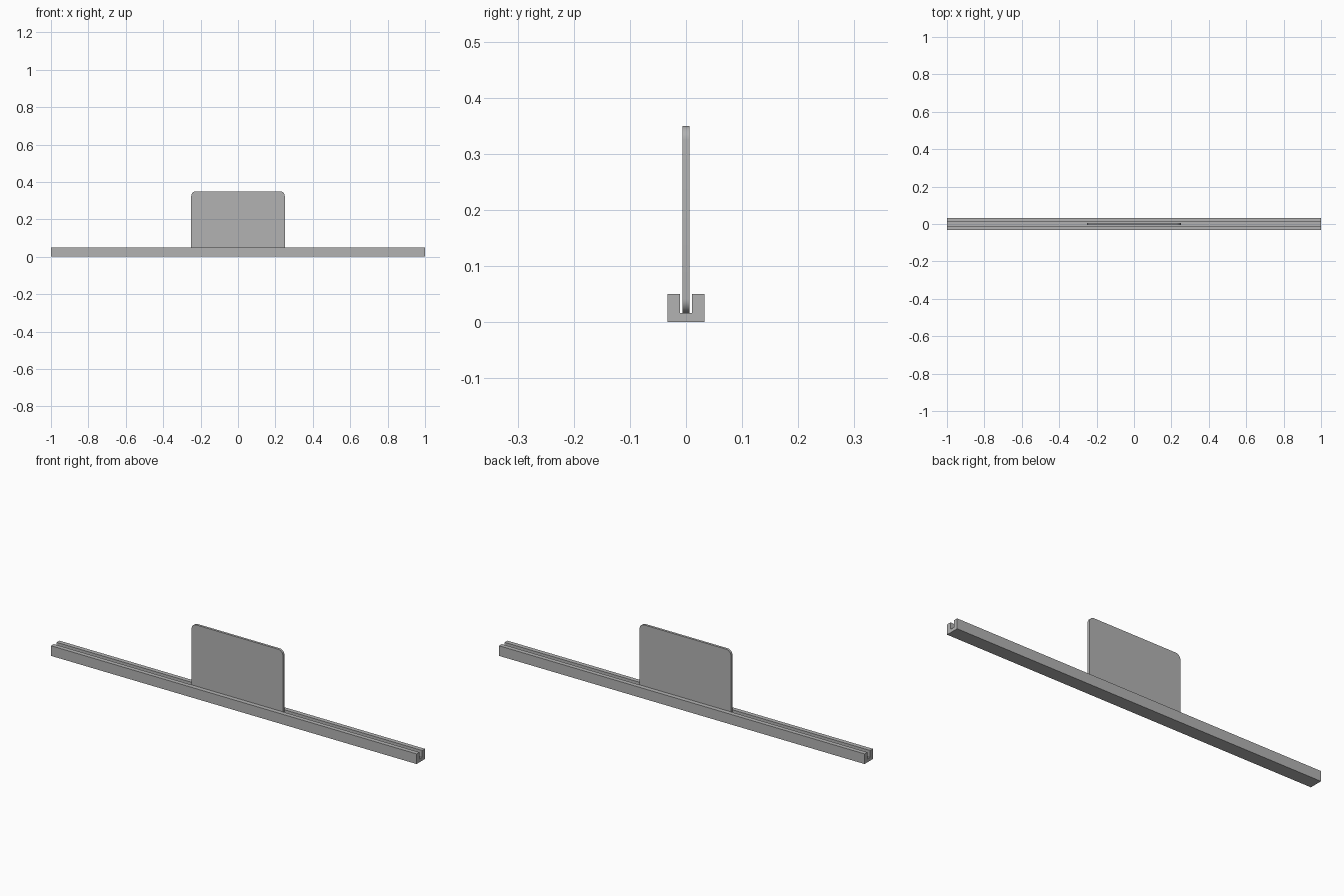
import bpy
import bmesh
from math import cos, sin, pi

cube = bpy.data.objects.get("Cube")
if cube:
    bpy.data.objects.remove(cube, do_unlink=True)

grey = bpy.data.materials.new("neutral grey")
grey.use_nodes = True
colour = (0.45, 0.45, 0.45, 1)
grey.diffuse_color = colour
grey.node_tree.nodes["Principled BSDF"].inputs["Base Color"].default_value = colour


def extrude_profile(name, points, depth):
    """Make a solid from a closed 3D outline, extruded along depth."""
    bm = bmesh.new()
    face = bm.faces.new([bm.verts.new(p) for p in points])
    result = bmesh.ops.extrude_face_region(bm, geom=[face])
    moved = [v for v in result["geom"] if isinstance(v, bmesh.types.BMVert)]
    bmesh.ops.translate(bm, verts=moved, vec=depth)
    bmesh.ops.recalc_face_normals(bm, faces=bm.faces)
    mesh = bpy.data.meshes.new(name)
    bm.to_mesh(mesh)
    bm.free()
    mesh.materials.append(grey)
    obj = bpy.data.objects.new(name, mesh)
    bpy.context.collection.objects.link(obj)
    return obj


# Long rail with a U-shaped section
half_width, height, slot, floor = 0.033, 0.05, 0.011, 0.016
half = [(half_width, 0), (half_width, height), (slot, height), (slot, floor)]
section = half + [(-y, z) for y, z in reversed(half)]
extrude_profile("slotted_rail", [(-1, y, z) for y, z in section], (2, 0, 0))

# Upright panel with rounded corners, standing in the slot
half_length, top, radius, thickness, steps = 0.25, 0.35, 0.025, 0.012, 8
outline = []
corners = [(1, top - radius), (-1, top - radius), (-1, floor + radius), (1, floor + radius)]
for i, (side, z) in enumerate(corners):
    for s in range(steps + 1):
        a = (i + s / steps) * pi / 2
        outline.append((side * (half_length - radius) + radius * cos(a),
                        -thickness / 2, z + radius * sin(a)))
panel = extrude_profile("upright_panel", outline, (0, thickness, 0))

# Smooth the rounded corners, keeping the rims sharp
bpy.ops.object.select_all(action="DESELECT")
panel.select_set(True)
bpy.context.view_layer.objects.active = panel
bpy.ops.object.shade_smooth_by_angle(angle=pi / 6)
